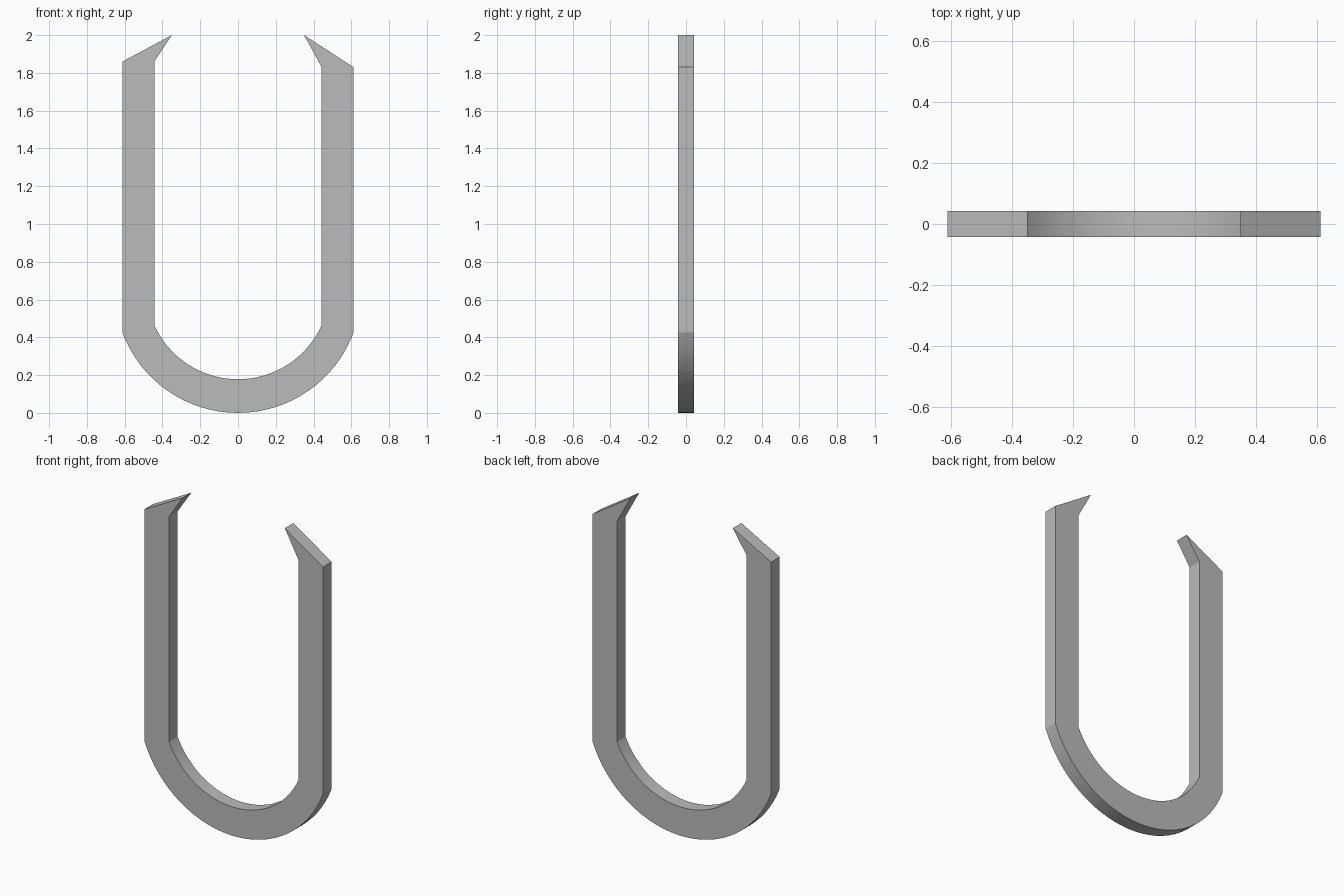
import bpy
import bmesh
import math

cube = bpy.data.objects.get("Cube")
if cube:
    bpy.data.objects.remove(cube, do_unlink=True)

HALF_DEPTH = 0.042
STEPS = 32


def make_material(name, rgb):
    mat = bpy.data.materials.new(name)
    mat.use_nodes = True
    colour = (*rgb, 1.0)
    mat.diffuse_color = colour
    mat.node_tree.nodes["Principled BSDF"].inputs["Base Color"].default_value = colour
    return mat


def arc(half_width, bottom, end):
    """Circular arc from -half_width to +half_width, lowest at x = 0."""
    rise = end - bottom
    radius = (half_width ** 2 + rise ** 2) / (2 * rise)
    sweep = math.asin(half_width / radius)
    angles = [sweep * (2 * i / STEPS - 1) for i in range(STEPS + 1)]
    return [(radius * math.sin(a), bottom + radius * (1 - math.cos(a))) for a in angles]


# Outline: curved base, straight arms and inward-pointing barbs
outer = [(-0.35, 2.0), (-0.612, 1.86)] + arc(0.612, 0.0, 0.425) + [(0.612, 1.83)]
inner = [(-0.443, 1.86)] + arc(0.443, 0.178, 0.465) + [(0.443, 1.83), (0.35, 2.0)]

# Strips of quads between the two edges of the bar, closed by a triangle at each tip
bm = bmesh.new()
out_v = [bm.verts.new((x, -HALF_DEPTH, z)) for x, z in outer]
in_v = [bm.verts.new((x, -HALF_DEPTH, z)) for x, z in inner]
bm.faces.new((out_v[0], out_v[1], in_v[0]))
for i in range(len(in_v) - 2):
    bm.faces.new((out_v[i + 1], out_v[i + 2], in_v[i + 1], in_v[i]))
bm.faces.new((out_v[-1], in_v[-1], in_v[-2]))

# Give the bar its thickness
front = list(bm.faces)
extruded = bmesh.ops.extrude_face_region(bm, geom=front, use_keep_orig=True)["geom"]
back_verts = [g for g in extruded if isinstance(g, bmesh.types.BMVert)]
bmesh.ops.translate(bm, verts=back_verts, vec=(0, 2 * HALF_DEPTH, 0))
bmesh.ops.recalc_face_normals(bm, faces=bm.faces)

mesh = bpy.data.meshes.new("open_hook_ring")
bm.to_mesh(mesh)
bm.free()
ring = bpy.data.objects.new("open_hook_ring", mesh)
bpy.context.collection.objects.link(ring)
mesh.materials.append(make_material("plain grey", (0.5, 0.5, 0.5)))

# Smooth the curve while keeping the corners crisp
bpy.ops.object.select_all(action="DESELECT")
ring.select_set(True)
bpy.context.view_layer.objects.active = ring
bpy.ops.object.shade_smooth_by_angle(angle=math.radians(20))
